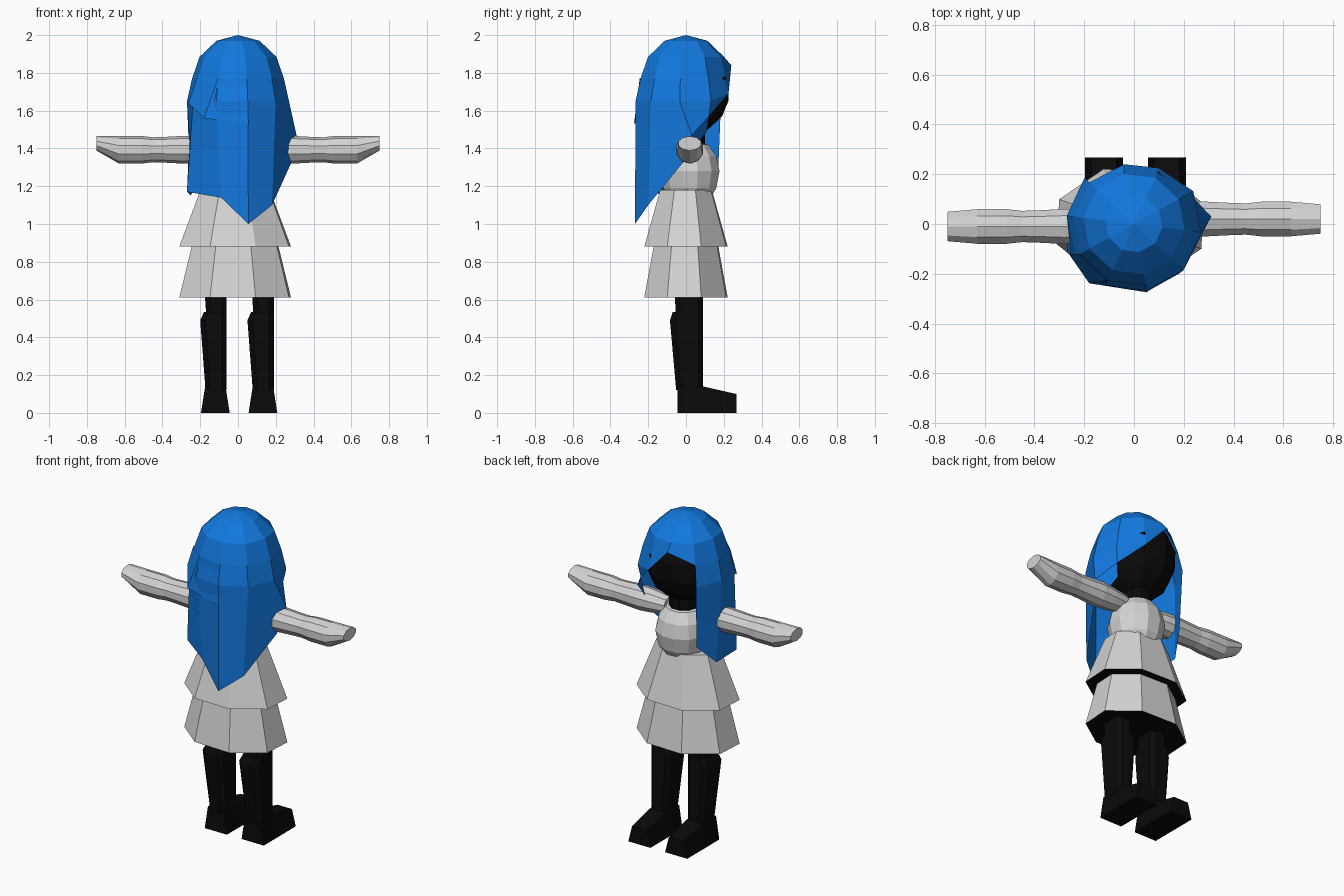
import bpy, bmesh, math
from math import cos, sin, radians

if "Cube" in bpy.data.objects:
    bpy.data.objects.remove(bpy.data.objects["Cube"])


def material(name, rgb):
    m = bpy.data.materials.new(name)
    m.diffuse_color = (*rgb, 1)
    m.use_nodes = True
    m.node_tree.nodes["Principled BSDF"].inputs["Base Color"].default_value = m.diffuse_color
    return m


BLUE = material("hair blue", (0.006, 0.19, 0.74))
PALE = material("pale grey", (0.66, 0.66, 0.66))
BLACK = material("black", (0.003, 0.003, 0.003))


def make(name, bm, *mats, fix=True):
    if fix:
        bmesh.ops.recalc_face_normals(bm, faces=bm.faces)
    me = bpy.data.meshes.new(name)
    bm.to_mesh(me)
    bm.free()
    for m in mats:
        me.materials.append(m)
    ob = bpy.data.objects.new(name, me)
    bpy.context.collection.objects.link(ob)
    return ob


def loft(name, rings, *mats):
    """Closed tube through a list of point rings, capped at both ends."""
    bm = bmesh.new()
    rows = [[bm.verts.new(p) for p in r] for r in rings]
    n = len(rows[0])
    for a, b in zip(rows, rows[1:]):
        for i in range(n):
            j = (i + 1) % n
            bm.faces.new((a[i], a[j], b[j], b[i]))
    caps = [bm.faces.new(rows[0]), bm.faces.new(rows[-1])]
    if len(mats) > 1:
        caps[0].material_index = 1
    return make(name, bm, *mats)


def ellipse(cx, cy, z, rx, ry, n, start=0):
    return [(cx + rx * cos(radians(start) + math.tau * i / n),
             cy + ry * sin(radians(start) + math.tau * i / n), z) for i in range(n)]


# Hair: ten-sided dome, long uneven panels behind, open around the face
ANGLES = [137 + 36 * i for i in range(10)]
DOME = [(0.115, 1.97), (0.205, 1.885), (0.245, 1.77), (0.272, 1.65)]
HEM = [(-.19, .17, 1.27), (-.25, .06, 1.15), (-.27, -.11, 1.17), (-.09, -.22, 1.14),
       (.055, -.27, 1.0), (.18, -.2, 1.1), (.28, -.02, 1.32), (.21, .11, 1.49)]


def polar(r, z, a):
    return (r * cos(radians(a)), r * sin(radians(a)), z)


bm = bmesh.new()
apex = bm.verts.new((0, 0, 2))
rows = [[bm.verts.new(polar(r, z, a)) for a in ANGLES] for r, z in DOME]
for i in range(10):
    j = (i + 1) % 10
    bm.faces.new((apex, rows[0][i], rows[0][j]))
    bm.faces.new((rows[0][i], rows[1][i], rows[1][j], rows[0][j]))
    if i < 7:
        for a, b in ((1, 2), (2, 3)):
            bm.faces.new((rows[a][i], rows[b][i], rows[b][j], rows[a][j]))
# hanging panels
mid = [bm.verts.new((rows[3][i].co * 0.5) + bm.verts.new(h).co * 0.5) for i, h in enumerate(HEM)]
bmesh.ops.delete(bm, geom=[v for v in bm.verts if not v.link_faces and v not in mid], context='VERTS')
mid[6].co = (.31, .03, 1.47)
hem = [bm.verts.new(h) for h in HEM]
for i in range(7):
    bm.faces.new((rows[3][i], mid[i], mid[i + 1], rows[3][i + 1]))
    bm.faces.new((mid[i], hem[i], hem[i + 1], mid[i + 1]))
# fringe sweeping diagonally over the face
f65 = bm.verts.new((.10, .225, 1.69))
f101 = bm.verts.new((-.04, .24, 1.84))
bm.faces.new((rows[1][7], rows[2][7], rows[3][7], f65, rows[1][8]))
bm.faces.new((rows[1][8], f65, f101, rows[1][9]))
bm.faces.new((rows[1][9], f101, rows[2][0], rows[1][0]))
bm.faces.new((rows[3][7], mid[7], f65))
for v in [v for v in bm.verts if not v.link_faces]:
    bm.verts.remove(v)
make("hair", bm, BLUE)

# Overlapping hair flap on the back left
bm = bmesh.new()
top = [bm.verts.new(polar(0.25, 1.77, a)) for a in (281, 245, 209)]
low = [bm.verts.new(p) for p in ((.055, -.275, 1.53), (-.18, -.238, 1.56), (-.262, -.12, 1.64))]
for i in range(2):
    bm.faces.new((top[i], top[i + 1], low[i + 1], low[i]))
make("hair_flap", bm, BLUE, fix=False)

# Head and neck
HEAD = [(.07, 1.47), (.13, 1.51), (.195, 1.57), (.228, 1.65), (.232, 1.77), (.19, 1.87), (.09, 1.95)]
loft("head", [ellipse(0, 0, z, r, r, 10, 29) for r, z in HEAD], BLACK)
loft("neck", [ellipse(0, .02, z, .085, .085, 10) for z in (1.36, 1.52)], BLACK)

# Rounded chest
CHEST = [(.11, 1.13), (.145, 1.19), (.163, 1.28), (.145, 1.36), (.10, 1.42), (.05, 1.435)]
loft("chest", [ellipse(0, .02, z, r, r, 12, 15) for r, z in CHEST], PALE)

# Two flared skirt tiers with dark undersides
for name, z0, z1, k in (("upper_skirt", .88, 1.18, .62), ("lower_skirt", .61, .90, .76)):
    loft(name, [ellipse(-.015, 0, z0, .315, .235, 8, 20),
                ellipse(-.015, 0, z1, .315 * k, .235 * k, 8, 20)], PALE, BLACK)

# Arms: slim at the elbow, with a hand slanted underneath
ARM = [(.10, .055), (.20, .068), (.28, .074), (.39, .068), (.45, .066), (.51, .073), (.63, .073)]
for side, name, cy in ((-1, "left_arm", -.01), (1, "right_arm", .02)):
    rings = []
    for x, r in ARM:
        rings.append([(side * x, cy + y, 1.393 + z)
                      for y, z, _ in ellipse(0, 0, 0, r, r, 10, 18)])
    rings.append([(side * .75, cy + y, 1.427 + z)
                  for y, z, _ in ellipse(0, 0, 0, .062, .038, 10, 18)])
    loft(name, rings, PALE)


def box_ring(z, x0, x1, y0, y1, c=.025):
    """Rectangle with cut corners."""
    return [(x0 + c, y0, z), (x1 - c, y0, z), (x1, y0 + c, z), (x1, y1 - c, z),
            (x1 - c, y1, z), (x0 + c, y1, z), (x0, y1 - c, z), (x0, y0 + c, z)]


# Legs and feet
for side, dx in (("left", 0), ("right", .25)):
    loft(side + "_thigh", [box_ring(.50, dx - .17, dx - .06, -.06, .09),
                           box_ring(.545, dx - .17, dx - .06, -.055, .09),
                           box_ring(.66, dx - .178, dx - .06, -.062, .09)], BLACK)
    loft(side + "_shin", [box_ring(.12, dx - .172, dx - .06, -.052, .09),
                          box_ring(.49, dx - .20, dx - .06, -.085, .09),
                          box_ring(.535, dx - .18, dx - .06, -.07, .09)], BLACK)
    cx = -.12 if dx == 0 else .132
    SHOE = [(-.045, .076, .054, .14), (.09, .076, .054, .14), (.267, .076, .05, .10)]
    loft(side + "_foot", [[(cx - b, y, 0), (cx + b, y, 0), (cx + t, y, h), (cx - t, y, h)]
                          for y, b, t, h in SHOE], BLACK)
